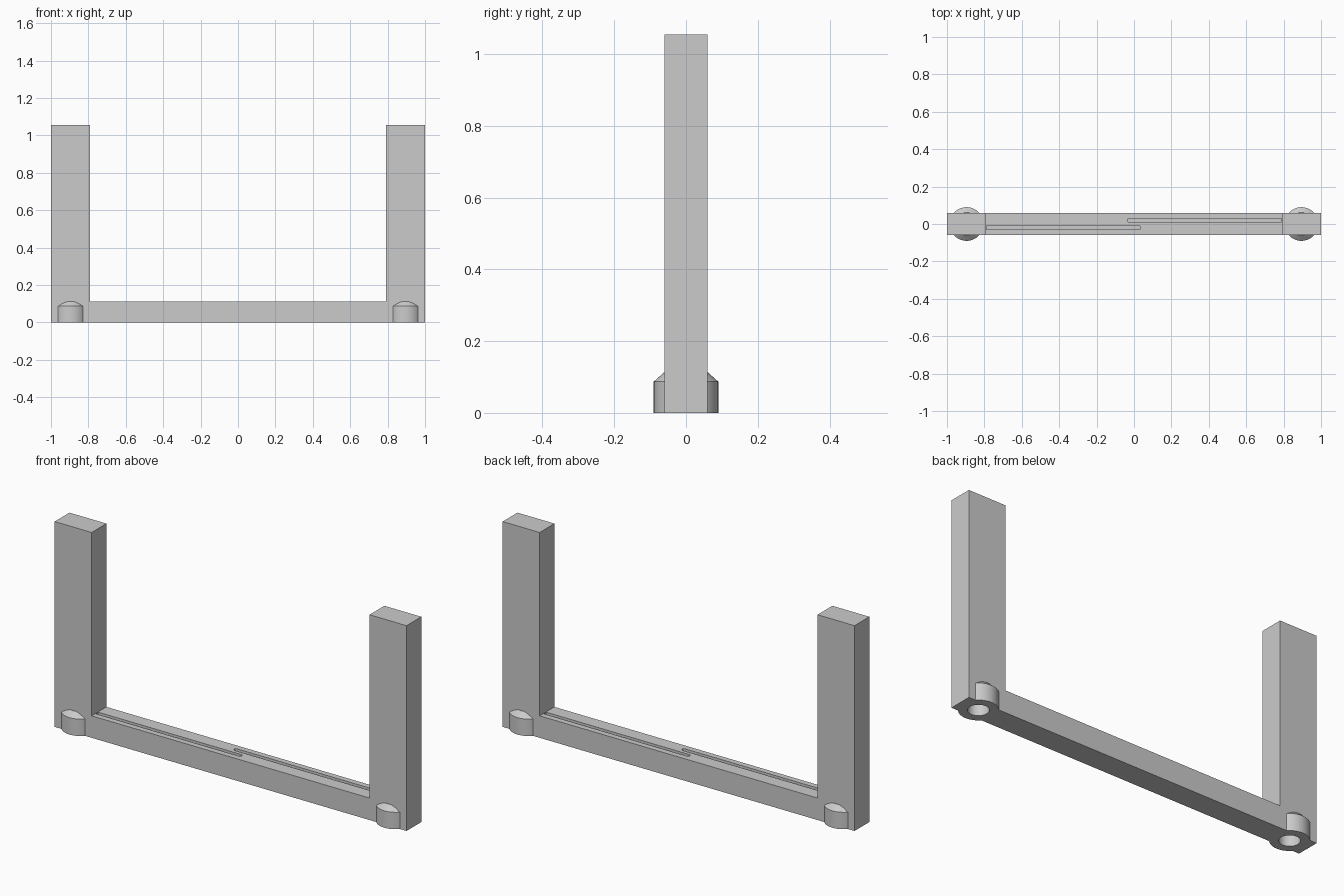
import bpy, bmesh, math
from mathutils import Vector

cube = bpy.data.objects.get("Cube")
if cube:
    bpy.data.objects.remove(cube, do_unlink=True)

HALF_W, INNER, DEPTH = 1.0, 0.79, 0.06      # frame half width, pillar inner face, half depth
BAR_TOP, PILLAR_TOP = 0.113, 1.055
BOSS_X = (HALF_W + INNER) / 2

grey = bpy.data.materials.new("plain grey")
grey.use_nodes = True
grey.diffuse_color = (0.6, 0.6, 0.6, 1)
grey.node_tree.nodes["Principled BSDF"].inputs["Base Color"].default_value = grey.diffuse_color


def loft(name, rings):
    """Solid made of matching closed outlines, capped at both ends."""
    bm = bmesh.new()
    loops = [[bm.verts.new(p) for p in ring] for ring in rings]
    n = len(loops[0])
    for a, b in zip(loops, loops[1:]):
        for i in range(n):
            j = (i + 1) % n
            bm.faces.new((a[i], a[j], b[j], b[i]))
    bm.faces.new(loops[0])
    bm.faces.new(loops[-1])
    bmesh.ops.recalc_face_normals(bm, faces=bm.faces)
    mesh = bpy.data.meshes.new(name)
    bm.to_mesh(mesh)
    bm.free()
    mesh.materials.append(grey)
    obj = bpy.data.objects.new(name, mesh)
    bpy.context.collection.objects.link(obj)
    return obj


def turned(name, x, profile, sides=64):
    """Round solid about a vertical axis from (radius, height) pairs."""
    turn = [math.tau * i / sides for i in range(sides)]
    return loft(name, [[(x + r * math.cos(t), r * math.sin(t), z) for t in turn]
                       for r, z in profile])


def combine(target, tool, operation):
    """Apply a boolean and drop the tool object."""
    tool.hide_render = True
    mod = target.modifiers.new(operation.lower(), "BOOLEAN")
    mod.operation, mod.solver, mod.object = operation, "EXACT", tool
    bpy.context.view_layer.objects.active = target
    bpy.ops.object.modifier_apply(modifier=mod.name)
    bpy.data.objects.remove(tool, do_unlink=True)


# U-shaped frame: cross bar with two pillars
half = [(HALF_W, 0), (HALF_W, PILLAR_TOP), (INNER, PILLAR_TOP), (INNER, BAR_TOP)]
outline = half + [(-x, z) for x, z in reversed(half)]
frame = loft("frame", [[(x, y, z) for x, z in outline] for y in (-DEPTH, DEPTH)])

for side in (-1, 1):
    # Round boss with a chamfered top, and its blind hole from below
    boss = turned("boss", side * BOSS_X, [(0.09, 0), (0.09, 0.087), (0.062, 0.112)])
    combine(frame, boss, "UNION")
    hole = turned("hole_cutter", side * BOSS_X, [(0.048, -0.05), (0.048, 0.087)])
    combine(frame, hole, "DIFFERENCE")

    # Narrow groove from the pillar to just past the middle, with a round end
    r = 0.0105
    arc = [math.pi * (i / 12 - 0.5) for i in range(13)]
    shape = [(-0.025 - r * math.cos(t), r * math.sin(t)) for t in arc]
    shape += [(INNER - 0.0005, r), (INNER - 0.0005, -r)]
    groove = loft("groove_cutter", [[(side * x, side * (0.02 + y), z) for x, y in shape]
                                    for z in (BAR_TOP - 0.03, BAR_TOP + 0.04)])
    combine(frame, groove, "DIFFERENCE")

# Smooth the round walls, keep the edges sharp
bpy.ops.object.select_all(action="DESELECT")
frame.select_set(True)
bpy.context.view_layer.objects.active = frame
bpy.ops.object.shade_smooth_by_angle(angle=math.radians(30))
